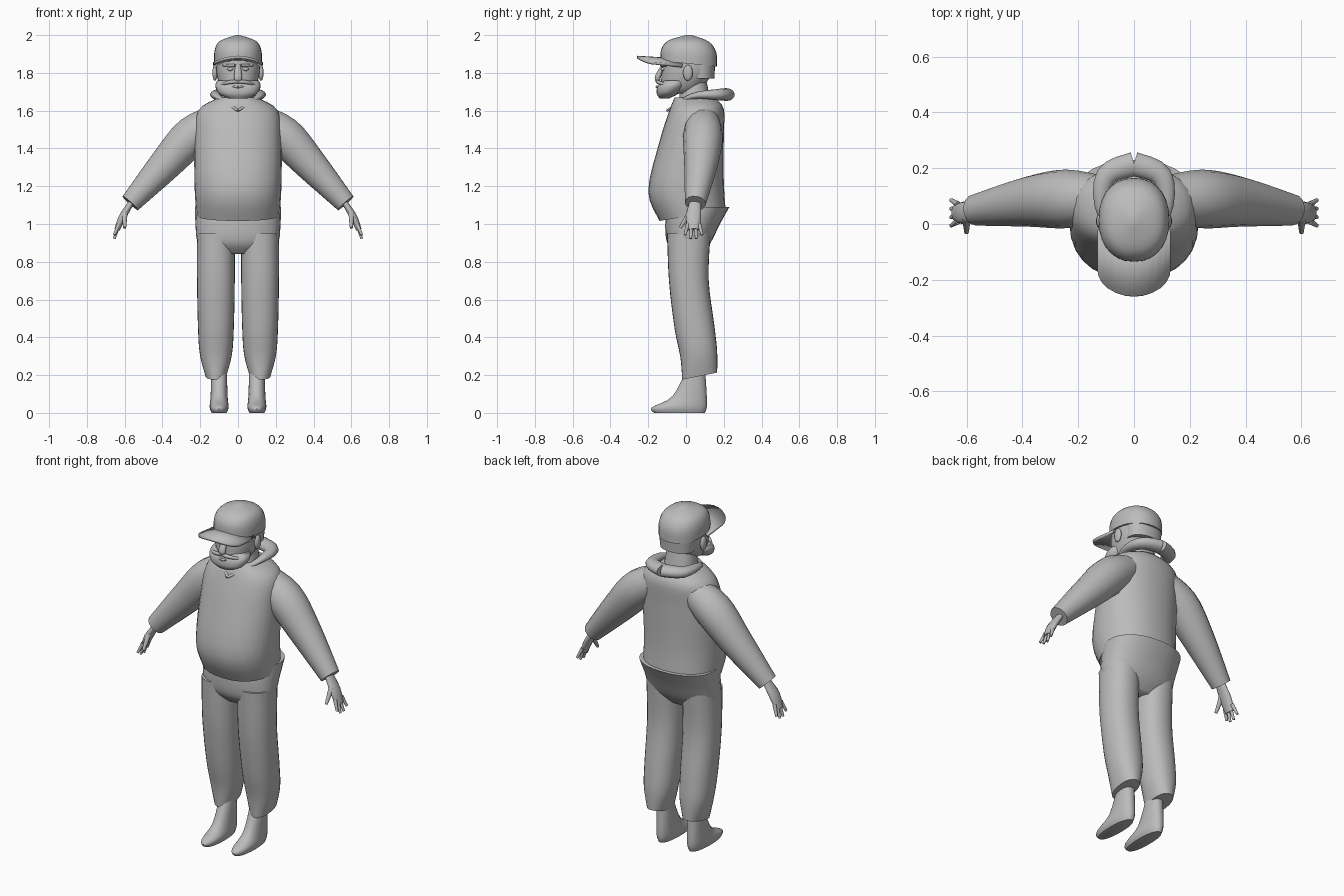
import bpy, bmesh, math
from mathutils import Vector

default_cube = bpy.data.objects.get("Cube")
if default_cube:
    bpy.data.objects.remove(default_cube)

grey_tone = (0.5, 0.5, 0.5, 1)
grey = bpy.data.materials.new("plain grey")
grey.use_nodes = True
grey.diffuse_color = grey_tone
grey.node_tree.nodes["Principled BSDF"].inputs["Base Color"].default_value = grey_tone


def finish(name, bm):
    """Turn a bmesh into a smooth shaded grey object."""
    bmesh.ops.recalc_face_normals(bm, faces=bm.faces)
    mesh = bpy.data.meshes.new(name)
    bm.to_mesh(mesh)
    bm.free()
    mesh.materials.append(grey)
    obj = bpy.data.objects.new(name, mesh)
    bpy.context.collection.objects.link(obj)
    bpy.ops.object.select_all(action='DESELECT')
    bpy.context.view_layer.objects.active = obj
    obj.select_set(True)
    bpy.ops.object.shade_smooth_by_angle(angle=math.radians(50))
    return obj


def spline(rows, steps=4):
    """Smooth interpolation through rows of numbers."""
    vectors = [Vector(row) for row in rows]
    padded = [vectors[0]] + vectors + [vectors[-1]]
    result = []
    for before, start, end, after in zip(padded, padded[1:], padded[2:], padded[3:]):
        leave, arrive = (end - before) / 2, (after - start) / 2
        for step in range(steps):
            t = step / steps
            blend = t * t * (3 - 2 * t)
            result.append(start.lerp(end, blend)
                          + leave * t * (1 - t) ** 2 - arrive * t * t * (1 - t))
    return result + [vectors[-1]]


def skin(name, rings):
    """Join rings of points with quads and close both ends."""
    bm = bmesh.new()
    loops = [[bm.verts.new(point) for point in ring] for ring in rings]
    for low, high in zip(loops, loops[1:]):
        for i in range(len(low)):
            bm.faces.new((low[i - 1], low[i], high[i], high[i - 1]))
    bm.faces.new(loops[0])
    bm.faces.new(loops[-1])
    return finish(name, bm)


def circle(count):
    angles = [math.tau * i / count for i in range(count)]
    return [(math.cos(angle), math.sin(angle)) for angle in angles]


def stack(name, rows, centre=0, tilt=0):
    """Level rounded rings of (height, half width, front, back); the tilt fades upward."""
    rings = []
    levels = spline(rows)
    for index, (height, half_width, front, back) in enumerate(levels):
        slope = tilt * (1 - index / (len(levels) - 1))
        ring = []
        for c, s in circle(28):
            x = centre + half_width * math.copysign(abs(c) ** 0.9, c)
            y = (front + back) / 2 + (back - front) / 2 * math.copysign(abs(s) ** 0.9, s)
            ring.append((x, y, height + slope * y))
        rings.append(ring)
    return skin(name, rings)


def tube(name, rows, side=1, axis=(0, 1, 0), flat=1):
    """Rings across a path of (x, y, z, radius); flat scales the radius across the axis."""
    stations = spline(rows)
    path = [station.xyz for station in stations]
    last = len(path) - 1
    rings = []
    for i, centre in enumerate(path):
        along = (path[min(i + 1, last)] - path[max(i - 1, 0)]).normalized()
        across = Vector(axis)
        across = (across - along * across.dot(along)).normalized()
        normal = along.cross(across) * flat
        ring = [centre + stations[i].w * (across * c + normal * s) for c, s in circle(14)]
        rings.append([(side * point.x, point.y, point.z) for point in ring])
    return skin(name, rings)


def ball(name, centre, size):
    bm = bmesh.new()
    bmesh.ops.create_uvsphere(bm, u_segments=14, v_segments=8, radius=1)
    bmesh.ops.scale(bm, vec=size, verts=bm.verts)
    bmesh.ops.translate(bm, vec=centre, verts=bm.verts)
    return finish(name, bm)


UP = (0, 0, 1)

# Clothing on the trunk
stack("sweater", [(1.04, .22, -.14, .21), (1.2, .23, -.2, .2), (1.45, .23, -.14, .2),
                  (1.6, .21, -.09, .2), (1.67, .1, -.06, .15)], tilt=.17)
stack("trouser_hips", [(.84, .12, -.05, .08), (.9, .21, -.1, .13),
                       (1, .225, -.11, .18), (1.09, .228, -.1, .23)])

# Head
stack("neck", [(1.6, .1, -.04, .14), (1.75, .08, -.03, .11)])
stack("head", [(1.69, .06, -.12, .03), (1.72, .09, -.13, .08),
               (1.8, .115, -.13, .14), (1.9, .115, -.12, .15)])
stack("back_hair", [(1.77, .1, 0, .15), (1.86, .11, 0, .155)])
stack("beard", [(1.665, .05, -.14, -.09), (1.69, .1, -.155, -.04),
                (1.73, .12, -.15, 0), (1.76, .11, -.12, 0)])
tube("nose", [(0, -.12, 1.84, .01), (0, -.15, 1.775, .016), (0, -.14, 1.755, .01)], flat=1.4)

# Parts that repeat on both sides
for side, label in ((1, "left"), (-1, "right")):
    stack(label + "_trouser_leg",
          [(.18, .055, -.02, .165), (.3, .085, -.03, .165), (.45, .095, -.06, .15),
           (.7, .1, -.09, .12), (.95, .1, -.1, .13)], centre=side * .117, tilt=.2)
    stack(label + "_foot",
          [(0, .04, -.17, .1), (.03, .05, -.18, .11), (.09, .045, -.07, .11),
           (.25, .04, .01, .1)], centre=side * .1)
    tube(label + "_sleeve", [(.1, .09, 1.56, .08), (.24, .09, 1.47, .105),
                             (.38, .08, 1.32, .09), (.57, .05, 1.11, .056)], side)
    tube(label + "_palm", [(.56, .05, 1.12, .03), (.61, .04, 1.04, .04),
                           (.64, .04, .97, .03)], side, flat=.5)

    # Four fingers fanned out evenly, and a thumb
    for number in range(4):
        spread = number - 1.5
        tip = .92 + spread * spread / 100
        tube(f"{label}_finger_{number + 1}",
             [(.63, .04 + spread / 50, 1, .011), (.655, .04 + spread / 33, tip, .007)], side)
    tube(label + "_thumb", [(.6, .02, 1.06, .016), (.6, -.03, .98, .008)], side)

    # Collar half, thin at the throat and broad at the nape
    tube(label + "_collar", [(0, -.1, 1.6, .006), (.11, .03, 1.675, .015),
                             (.1, .17, 1.685, .03), (0, .215, 1.685, .034)],
         side, axis=UP, flat=1.3)

    # Face details
    ball(label + "_ear", (side * .122, .01, 1.8), (.014, .026, .042))
    ball(label + "_eye", (side * .04, -.12, 1.82), (.018, .014, .01))
    tube(label + "_brow", [(.015, -.13, 1.84, .008), (.08, -.1, 1.84, .005)], side, axis=UP)
    tube(label + "_moustache", [(0, -.15, 1.755, .01), (.05, -.145, 1.75, .01),
                                (.1, -.1, 1.735, .006)], side, axis=UP)
    tube(label + "_lower_lip", [(0, -.153, 1.726, .008), (.035, -.145, 1.728, .003)],
         side, axis=UP)

# Cap crown, lower at the back than at the front
stack("cap_crown", [(1.85, .126, -.135, .165), (1.92, .124, -.13, .16),
                    (1.97, .095, -.09, .12), (2, .01, 0, .03)], tilt=-.1)

# Cap brim, rounded in front and arched across
bm = bmesh.new()
strips = []
for i in range(13):
    angle = math.pi * i / 12
    x = -.13 * math.cos(angle)
    height = 1.884 - 2 * x * x
    front = -.16 - .1 * math.sin(angle)
    strips.append([bm.verts.new((x, front, height)), bm.verts.new((x, -.02, height - .015))])
for (front_a, back_a), (front_b, back_b) in zip(strips, strips[1:]):
    bm.faces.new((front_a, front_b, back_b, back_a))
brim = finish("cap_brim", bm)
thickness = brim.modifiers.new("thickness", 'SOLIDIFY')
thickness.thickness = .014
thickness.offset = 0
